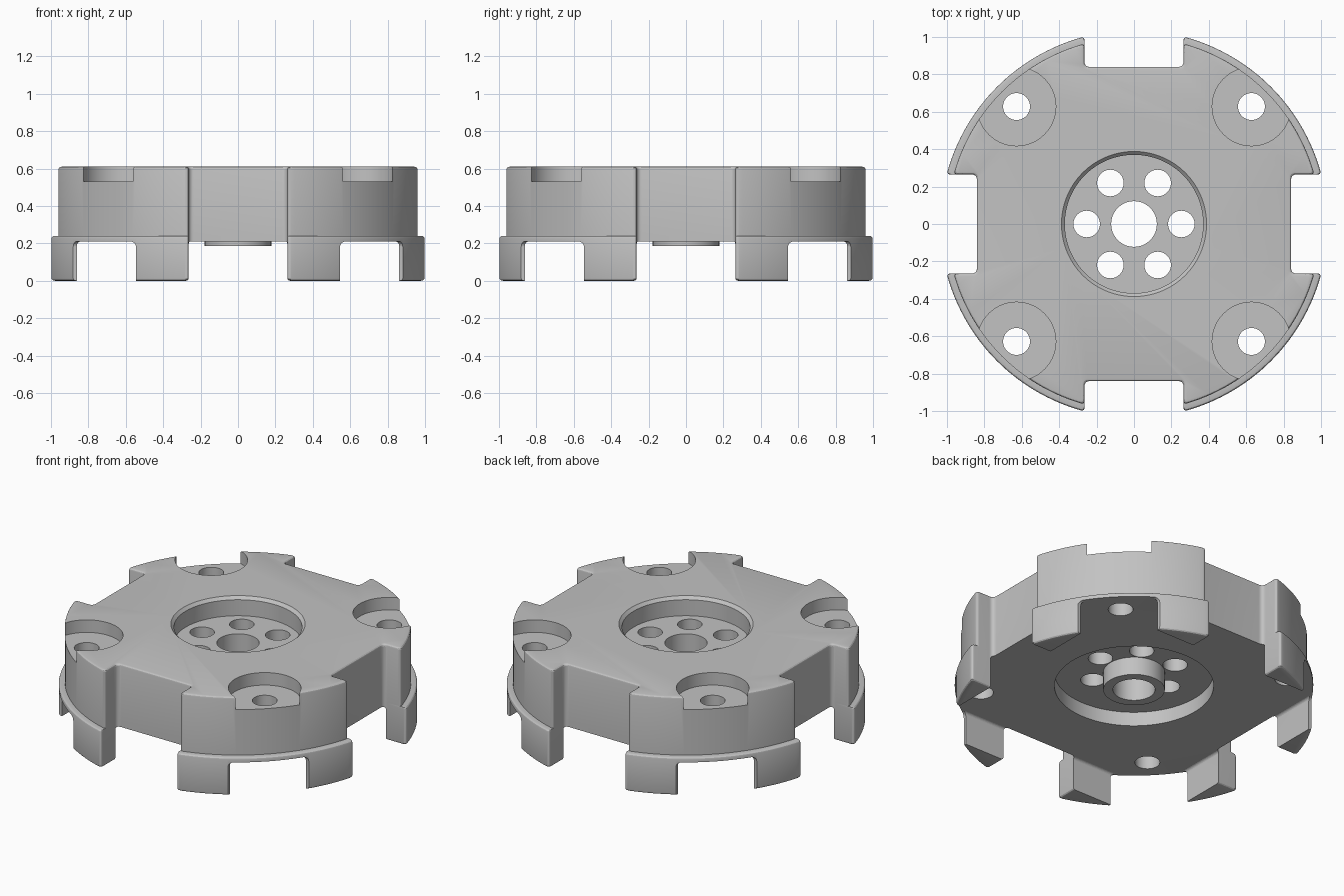
import bpy, bmesh
from math import sin, cos, asin, pi, sqrt, radians
from mathutils import Vector, Matrix

if "Cube" in bpy.data.objects:
    bpy.data.objects.remove(bpy.data.objects["Cube"])

NOTCH_HALF, NOTCH_WALL = 0.265, 0.84
BODY_R, FLANGE_R = 1.0, 1.036
UNDERSIDE, FLANGE_TOP, TOP = 0.21, 0.24, 0.61
HOLE_POS = 0.628
ROUND = 0.014

metal = bpy.data.materials.new("grey metal")
metal.use_nodes = True
metal.diffuse_color = (0.54, 0.54, 0.54, 1)
metal.node_tree.nodes["Principled BSDF"].inputs["Base Color"].default_value = (0.54, 0.54, 0.54, 1)


def finish(bm, name):
    bmesh.ops.recalc_face_normals(bm, faces=bm.faces)
    mesh = bpy.data.meshes.new(name)
    bm.to_mesh(mesh)
    bm.free()
    mesh.materials.append(metal)
    obj = bpy.data.objects.new(name, mesh)
    bpy.context.collection.objects.link(obj)
    return obj


def bend(a, corner, b, steps):
    """Rounded corner as a short quadratic curve."""
    a, corner, b = Vector(a), Vector(corner), Vector(b)
    ts = [i / steps for i in range(steps + 1)]
    return [a * (1 - t) ** 2 + corner * 2 * t * (1 - t) + b * t * t for t in ts]


def notched_outline(radius, inset, steps=48):
    """Disc outline with four rounded rectangular notches, shrunk by inset."""
    r, h, w, f = radius - inset, NOTCH_HALF + inset, NOTCH_WALL - inset, 0.03
    rim_x = sqrt(r * r - h * h)
    a0 = asin(h / r) + 0.02
    half = bend((w, h - f), (w, h), (w + f, h), 8)
    half += bend((rim_x - 0.02, h), (rim_x, h), (r * cos(a0), r * sin(a0)), 6)
    arc = [Vector((r * cos(a), r * sin(a))) for a in
           (a0 + (pi / 2 - 2 * a0) * i / steps for i in range(1, steps))]
    quarter = half + arc + [Vector((p.y, p.x)) for p in reversed(half)]
    return [Matrix.Rotation(k * pi / 2, 2) @ p for k in range(4) for p in quarter]


def stack(name, levels):
    """Closed solid skinned through outlines given as (z, radius, inset)."""
    bm = bmesh.new()
    rings = [[bm.verts.new((p.x, p.y, z)) for p in notched_outline(r, inset)]
             for z, r, inset in levels]
    n = len(rings[0])
    for low, high in zip(rings, rings[1:]):
        for i in range(n):
            j = (i + 1) % n
            bm.faces.new((low[i], low[j], high[j], high[i]))
    bm.faces.new(list(reversed(rings[0])))
    bm.faces.new(rings[-1])
    return finish(bm, name)


def cylinders(name, centres, z0, z1, r0, r1=None, sides=64):
    bm = bmesh.new()
    for x, y in centres:
        bmesh.ops.create_cone(bm, cap_ends=True, segments=sides, radius1=r0,
                              radius2=r1 or r0, depth=z1 - z0,
                              matrix=Matrix.Translation((x, y, (z0 + z1) / 2)))
    return finish(bm, name)


def boxes(name, centres, size, bevel):
    """Boxes with rounded upper edges."""
    bm = bmesh.new()
    for c in centres:
        bmesh.ops.create_cube(bm, size=1, matrix=Matrix.Translation(c) @ Matrix.Diagonal((*size, 1)))
    top = max(v.co.z for v in bm.verts)
    edges = [e for e in bm.edges if all(v.co.z > top - 1e-4 for v in e.verts)]
    bmesh.ops.bevel(bm, geom=edges, offset=bevel, segments=5, profile=0.5, affect='EDGES')
    return finish(bm, name)


def combine(target, tool, operation):
    mod = target.modifiers.new(tool.name, 'BOOLEAN')
    mod.operation, mod.object, mod.solver = operation, tool, 'EXACT'
    bpy.context.view_layer.objects.active = target
    bpy.ops.object.modifier_apply(modifier=mod.name)
    bpy.data.objects.remove(tool)


corners = [(sx * HOLE_POS, sy * HOLE_POS) for sx in (-1, 1) for sy in (-1, 1)]
centre = [(0, 0)]

# Notched disc with a wider skirt at its foot and softened rims
arcs = [(ROUND * (1 - cos(a)), ROUND * (1 - sin(a))) for a in (0, pi / 6, pi / 3, pi / 2)]
levels = [(drop, FLANGE_R, inset) for inset, drop in reversed(arcs)]
levels += [(FLANGE_TOP - drop, FLANGE_R - inset, 0) for inset, drop in arcs]
levels += [(FLANGE_TOP, BODY_R, 0)]
levels += [(TOP - drop, BODY_R, inset) for inset, drop in arcs]
disc = stack("notched_disc", levels)

# Hollow the skirt, leaving eight hanging legs under a thin flange
combine(disc, boxes("inner_cut", [(0, 0, UNDERSIDE - 0.5)], (1.72, 1.72, 1), 0.018), 'DIFFERENCE')
gap = 0.545
gaps = [(sx * (gap + 0.5), sy * (gap + 0.5), UNDERSIDE - 0.5) for sx in (-1, 1) for sy in (-1, 1)]
combine(disc, boxes("leg_gaps", gaps, (1, 1, 1), 0.03), 'DIFFERENCE')

# Central recesses above and below, the upper one with a chamfered lip
combine(disc, cylinders("top_recess", centre, 0.49, 0.8, 0.37, sides=96), 'DIFFERENCE')
combine(disc, cylinders("recess_lip", centre, 0.59, 0.63, 0.368, 0.408, sides=96), 'DIFFERENCE')
combine(disc, cylinders("bottom_recess", centre, 0.05, 0.30, 0.46, sides=96), 'DIFFERENCE')

# Hub below, then bore and bolt holes
combine(disc, cylinders("hub", centre, 0.185, 0.40, 0.178), 'UNION')
combine(disc, cylinders("bore", centre, -0.5, 1, 0.122), 'DIFFERENCE')
ring = [(0.253 * cos(k * pi / 3), 0.253 * sin(k * pi / 3)) for k in range(6)]
combine(disc, cylinders("bolt_holes", ring, -0.5, 1, 0.071, sides=48), 'DIFFERENCE')

# Counterbored corner holes
combine(disc, cylinders("counterbores", corners, 0.53, 1, 0.21), 'DIFFERENCE')
combine(disc, cylinders("corner_holes", corners, -0.5, 1, 0.072, sides=48), 'DIFFERENCE')

bpy.ops.object.select_all(action='DESELECT')
disc.select_set(True)
bpy.context.view_layer.objects.active = disc
bpy.ops.object.shade_smooth_by_angle(angle=radians(16))
